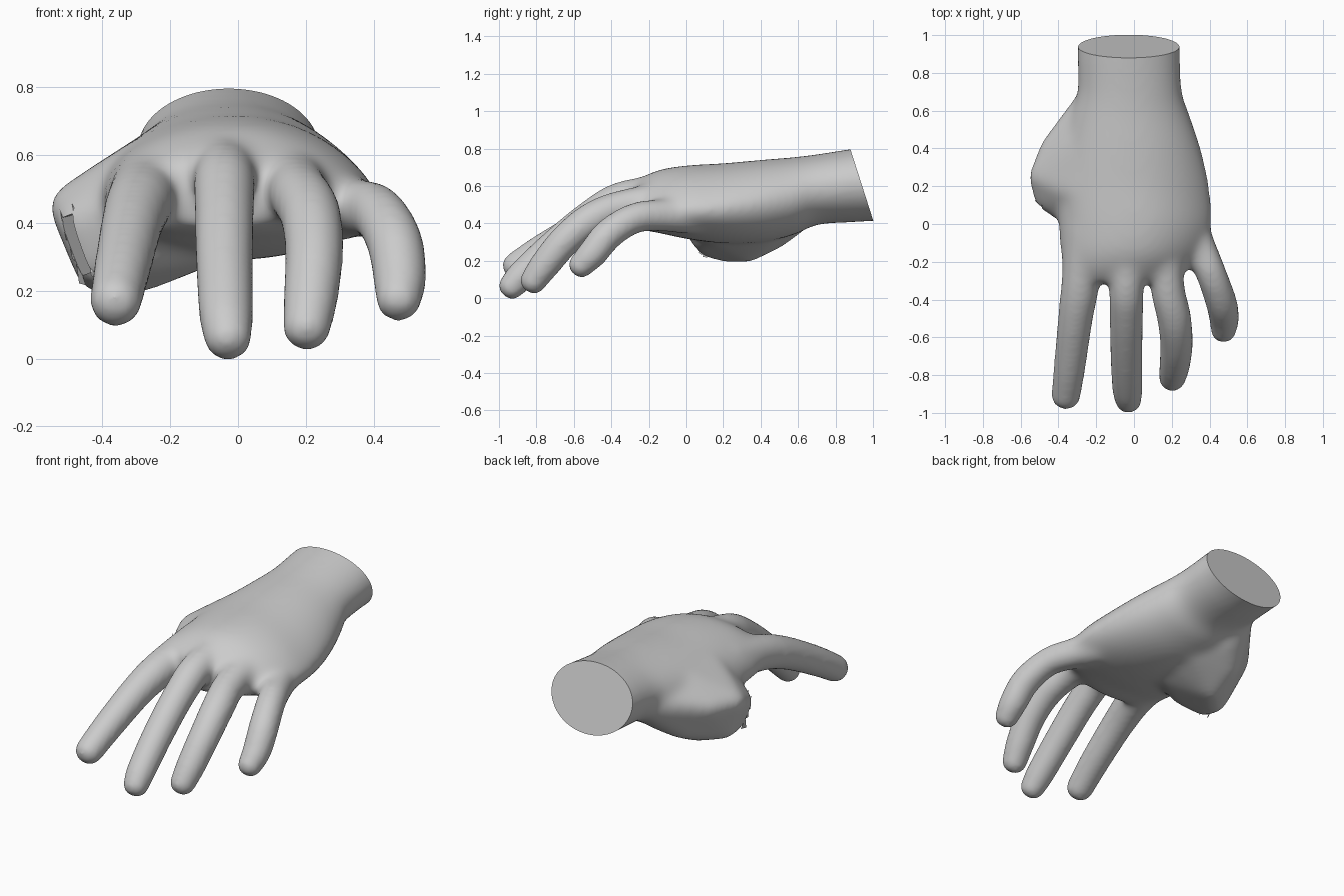
import bpy, bmesh, math, random
from mathutils import Vector, Matrix

if "Cube" in bpy.data.objects:
    bpy.data.objects.remove(bpy.data.objects["Cube"])

random.seed(3)
skin = bpy.data.materials.new("plain grey")
skin.diffuse_color = (0.6, 0.6, 0.6, 1)
skin.use_nodes = True
skin.node_tree.nodes["Principled BSDF"].inputs["Base Color"].default_value = skin.diffuse_color


def add_object(name, bm):
    bmesh.ops.recalc_face_normals(bm, faces=bm.faces)
    me = bpy.data.meshes.new(name)
    bm.to_mesh(me)
    bm.free()
    me.materials.append(skin)
    ob = bpy.data.objects.new(name, me)
    bpy.context.collection.objects.link(ob)
    return ob


def spline(pts, steps=6):
    """Smooth interpolation through tuples of any length."""
    out = []
    for i in range(len(pts) - 1):
        a, b = pts[max(i - 1, 0)], pts[i]
        c, d = pts[i + 1], pts[min(i + 2, len(pts) - 1)]
        for k in range(steps):
            t = k / steps
            out.append([0.5 * (2 * q + (r - p) * t + (2 * p - 5 * q + 4 * r - s) * t * t
                               + (3 * q - p - 3 * r + s) * t ** 3)
                        for p, q, r, s in zip(a, b, c, d)])
    return out + [list(pts[-1])]


def loft(bm, rings):
    loops = [[bm.verts.new(p) for p in ring] for ring in rings]
    n = len(loops[0])
    for a, b in zip(loops, loops[1:]):
        for i in range(n):
            j = (i + 1) % n
            bm.faces.new((a[i], a[j], b[j], b[i]))
    bm.faces.new(loops[0])
    bm.faces.new(loops[-1][::-1])


def palm():
    # y, left x, right x, top z, edge z, bottom z
    secs = [(1.1, -.297, .242, .833, .62, .418), (.9, -.297, .242, .80, .61, .408),
            (.7, -.30, .255, .77, .58, .392), (.58, -.335, .295, .755, .54, .34),
            (.4, -.375, .355, .74, .51, .298), (.2, -.405, .40, .722, .485, .293),
            (0, -.40, .413, .71, .47, .318), (-.15, -.39, .365, .685, .465, .35),
            (-.25, -.37, .28, .635, .47, .368), (-.31, -.33, .2, .58, .47, .39)]
    rings = []
    for y, xl, xr, zt, ze, zb in spline(secs, 5):
        ring = []
        tuck = 1 + .5 * min(1, max(0, (.7 - y) / .6))
        for i in range(48):
            a = 2 * math.pi * i / 48
            s, c = math.sin(a), math.cos(a)
            z = ze + (ze - zb) * s
            if s > 0:
                z = ze + (zt - ze) * (s ** tuck if c > 0 else s)
            ring.append(((xl + xr) / 2 + (xr - xl) / 2 * c, y, z))
        rings.append(ring)
    bm = bmesh.new()
    loft(bm, rings)
    return add_object("palm", bm)


def finger(name, path):
    """Tube through (x, y, z, radius) with a rounded tip."""
    pts = spline(path)
    d = (Vector(pts[-1][:3]) - Vector(pts[-2][:3])).normalized()
    end, r = Vector(pts[-1][:3]), pts[-1][3]
    for a in (.35, .7, 1.0, 1.25, 1.45):
        pts.append([*(end + d * r * .95 * math.sin(a)), r * math.cos(a) ** .85])
    rings = []
    for i, p in enumerate(pts):
        t = Vector(pts[min(i + 1, len(pts) - 1)][:3]) - Vector(pts[max(i - 1, 0)][:3])
        side = t.cross(Vector((0, 0, 1))).normalized()
        up = side.cross(t).normalized()
        rings.append([Vector(p[:3]) + p[3] * (side * math.cos(a) + up * math.sin(a))
                      for a in [2 * math.pi * k / 20 for k in range(20)]])
    bm = bmesh.new()
    loft(bm, rings)
    return add_object(name, bm)


def thumb_mound():
    balls = [(-.2, .64, .52, .11), (-.29, .56, .5, .075), (-.43, .40, .455, .07),
             (-.5, .25, .45, .06), (-.475, .13, .40, .055), (-.42, .12, .27, .055),
             (-.41, .22, .26, .07), (-.3, .33, .265, .075), (-.29, .47, .345, .085),
             (-.2, .56, .43, .1), (-.08, .3, .37, .09), (-.24, .42, .57, .1),
             (-.27, .17, .55, .1), (-.3, .06, .42, .09), (-.28, .1, .33, .08),
             (-.1, .18, .36, .08), (-.08, .43, .38, .09)]
    bm = bmesh.new()
    for x, y, z, r in balls:
        bmesh.ops.create_icosphere(bm, subdivisions=3, radius=r,
                                   matrix=Matrix.Translation((x, y, z)))
    res = bmesh.ops.convex_hull(bm, input=bm.verts)
    inner = {g for g in res["geom_interior"] + res["geom_unused"]
             if isinstance(g, bmesh.types.BMVert)}
    bmesh.ops.delete(bm, geom=list(inner), context="VERTS")
    return add_object("thumb_mound", bm)


parts = [
    palm(), thumb_mound(),
    finger("index_finger", [(-.25, -.02, .52, .12), (-.282, -.3, .475, .104), (-.31, -.5, .405, .092),
                            (-.34, -.75, .27, .084), (-.36, -.905, .172, .077)]),
    finger("middle_finger", [(-.04, -.05, .57, .11), (-.04, -.33, .535, .094), (-.04, -.5, .445, .088),
                             (-.04, -.7, .285, .085), (-.035, -.87, .13, .08), (-.03, -.93, .066, .071)]),
    finger("ring_finger", [(.15, -.05, .53, .11), (.177, -.33, .49, .092), (.213, -.5, .425, .09),
                           (.225, -.64, .315, .086), (.215, -.75, .185, .081), (.203, -.815, .095, .071)]),
    finger("little_finger", [(.27, .05, .44, .1), (.35, -.13, .443, .09), (.412, -.27, .43, .084),
                             (.461, -.41, .345, .083), (.477, -.5, .24, .079), (.474, -.56, .178, .068)]),
]

# Fuse all parts into one smooth skin
bpy.ops.object.select_all(action="DESELECT")
for ob in parts:
    ob.select_set(True)
bpy.context.view_layer.objects.active = hand = parts[0]
bpy.ops.object.join()
hand.name = "hand"
rm = hand.modifiers.new("fuse", "REMESH")
rm.mode, rm.voxel_size = "VOXEL", 0.014
bpy.ops.object.modifier_apply(modifier="fuse")

# Soften everything a little, and the knuckles and thumb base more
blend = hand.vertex_groups.new(name="blend")
for v in hand.data.vertices:
    w = min(1, max(0, (v.co.y + .42) / .15)) * min(1, max(0, (.85 - v.co.y) / .15))
    if w > 0:
        blend.add([v.index], w, "REPLACE")
for name, count, group in (("soften", 10, ""), ("blend", 40, "blend")):
    sm = hand.modifiers.new(name, "SMOOTH")
    sm.factor, sm.iterations, sm.vertex_group = 0.5, count, group
    bpy.ops.object.modifier_apply(modifier=name)

# Slanted flat cut at the wrist
bm = bmesh.new()
bm.from_mesh(hand.data)
cut = bmesh.ops.bisect_plane(bm, geom=bm.verts[:] + bm.edges[:] + bm.faces[:],
                             plane_co=(0, .94, .607), plane_no=(0, .375, .12), clear_outer=True)
bmesh.ops.contextual_create(bm, geom=[e for e in cut["geom_cut"] if isinstance(e, bmesh.types.BMEdge)])
bm.to_mesh(hand.data)
bm.free()
hand.data.materials.clear()
hand.data.materials.append(skin)

# Narrow hollow where the thumb is missing
top, low = Vector((-.51, .10, .43)), Vector((-.445, .09, .24))
axis = (low - top).normalized()
out = Vector((-.6, -.8, 0))
out = (out - axis * out.dot(axis)).normalized()
side = axis.cross(out)
rot = Matrix((side, out, axis)).transposed().to_4x4()
bm = bmesh.new()
bmesh.ops.create_cube(bm, size=1, matrix=Matrix.Translation((top + low) / 2) @ rot
                      @ Matrix.Diagonal((.045, .14, (low - top).length * .9, 1)))
slot = add_object("thumb_slot_cutter", bm)
slot.hide_render = True
bo = hand.modifiers.new("hollow", "BOOLEAN")
bo.operation, bo.object, bo.solver = "DIFFERENCE", slot, "EXACT"
bpy.context.view_layer.objects.active = hand
bpy.ops.object.modifier_apply(modifier="hollow")
bpy.data.objects.remove(slot)

# Long ragged slivers along the rim of the hollow
bm = bmesh.new()
for s in (-1, 1):
    for k in range(3):
        c = top.lerp(low, .15 + .35 * k) + side * s * .024 - out * .015
        tip = c + out * random.uniform(.02, .03) + axis * random.uniform(.03, .05)
        vs = [bm.verts.new(p) for p in (c - axis * .05, c + axis * .05, tip, c + side * s * .008)]
        for tri in ((0, 1, 2), (0, 2, 3), (1, 3, 2), (0, 3, 1)):
            bm.faces.new([vs[i] for i in tri])
add_object("thumb_ragged_edge", bm)

bpy.ops.object.select_all(action="DESELECT")
hand.select_set(True)
bpy.context.view_layer.objects.active = hand
bpy.ops.object.shade_smooth_by_angle(angle=math.radians(40))
